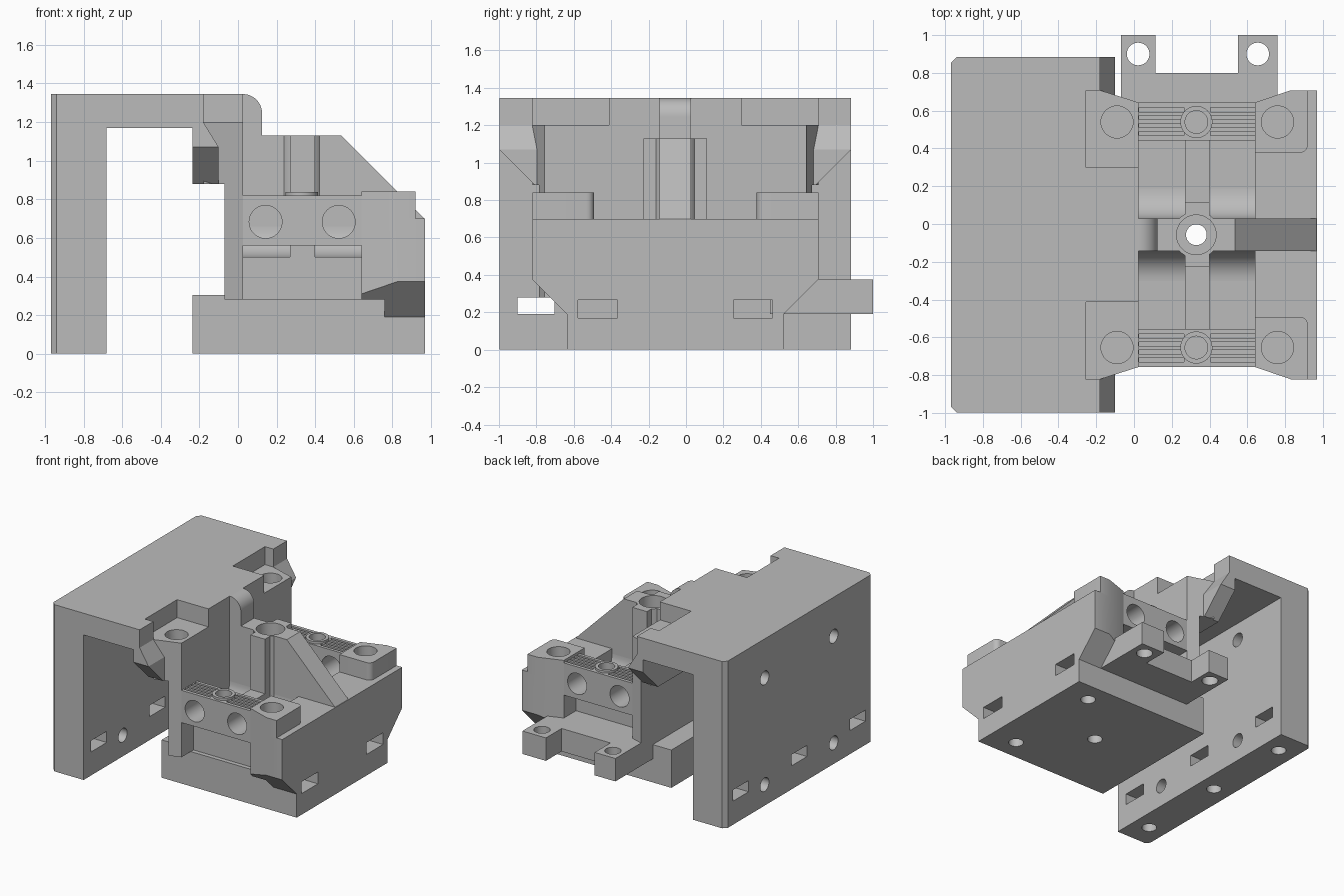
import bpy, bmesh, math
from mathutils import Vector

cube = bpy.data.objects.get("Cube")
if cube:
    bpy.data.objects.remove(cube, do_unlink=True)

grey = bpy.data.materials.new("printed grey")
grey.use_nodes = True
grey.diffuse_color = (0.5, 0.5, 0.5, 1)
grey.node_tree.nodes["Principled BSDF"].inputs["Base Color"].default_value = (0.5, 0.5, 0.5, 1)

MID = -0.057          # plane of symmetry across y
SIDES = (-1, 1)
parts = []


def prism(name, pts, axis, a, b):
    """Extrude a 2D outline along an axis from a to b."""
    order = {"x": lambda p, t: (t, p[0], p[1]),
             "y": lambda p, t: (p[0], t, p[1]),
             "z": lambda p, t: (p[0], p[1], t)}[axis]
    bm = bmesh.new()
    face = bm.faces.new([bm.verts.new(order(p, a)) for p in pts])
    new = bmesh.ops.extrude_face_region(bm, geom=[face])["geom"]
    shift = Vector(order((0, 0), b - a))
    bmesh.ops.translate(bm, vec=shift, verts=[g for g in new if isinstance(g, bmesh.types.BMVert)])
    bmesh.ops.recalc_face_normals(bm, faces=bm.faces)
    mesh = bpy.data.meshes.new(name)
    bm.to_mesh(mesh)
    bm.free()
    mesh.materials.append(grey)
    obj = bpy.data.objects.new(name, mesh)
    bpy.context.collection.objects.link(obj)
    parts.append(obj)
    return obj


def box(name, x, y, z):
    return prism(name, [(x[0], y[0]), (x[1], y[0]), (x[1], y[1]), (x[0], y[1])], "z", *z)


def arc(u, v, r, start, end, n):
    return [(u + r * math.cos(math.radians(start + (end - start) * i / n)),
             v + r * math.sin(math.radians(start + (end - start) * i / n))) for i in range(n + 1)]


def rod(name, u, v, r, axis, a, b):
    return prism(name, arc(u, v, r, 0, 360, 40)[:-1], axis, a, b)


def cut(obj, cutters):
    """Subtract cutters from a part and discard them."""
    for c in cutters:
        mod = obj.modifiers.new("cut", "BOOLEAN")
        mod.operation, mod.solver, mod.object = "DIFFERENCE", "EXACT", c
    graph = bpy.context.evaluated_depsgraph_get()
    mesh = bpy.data.meshes.new_from_object(obj.evaluated_get(graph))
    obj.modifiers.clear()
    obj.data = mesh
    for c in cutters:
        parts.remove(c)
        bpy.data.objects.remove(c, do_unlink=True)


def span(s, near, far):
    """A y range on one side of the symmetry plane."""
    return sorted((MID + s * near, MID + s * far))


def both(half):
    """Complete an outline of (x, distance from mid) across the mid plane."""
    return [(x, MID - d) for x, d in half] + [(x, MID + d) for x, d in reversed(half)]


# Mounting wall with bolt holes, nut slots and foot holes
wall = prism("mounting_wall", both([(-0.97, 0.91), (-0.94, 0.94), (-0.68, 0.94)]), "z", 0, 1.2)
cutters = [rod("c", MID + s * 0.44, z, 0.055, "x", -1.1, -0.5) for s in SIDES for z in (0.17, 1.03)]
for k in (-1, 0, 1):
    y = MID + k * 0.745
    cutters.append(box("c", (-1.1, -0.5), (y - 0.1, y + 0.1), (0.19, 0.28)))
    cutters.append(rod("c", -0.82, y, 0.055, "z", -0.1, 0.24))
cut(wall, cutters)

# Top plate with bolt recesses
plate = prism("top_plate", both([(-0.97, 0.91), (-0.94, 0.94), (-0.18, 0.94), (-0.18, 0.765),
                                 (0.025, 0.70)]), "z", 1.17, 1.345)
cutters = []
for s in SIDES:
    cutters.append(box("c", (-0.255, 0.2), span(s, 0.355, 0.765), (1.2, 1.5)))
    cutters.append(rod("c", -0.09, MID + s * 0.597, 0.085, "z", 1.1, 1.3))
cut(plate, cutters)

# Beam below the plate, its ends sloped underneath
beam = prism("support_beam", [(-0.235, 0.88), (-0.1, 0.88), (-0.1, 1.07), (-0.18, 1.2), (-0.235, 1.2)],
             "y", MID - 0.94, MID + 0.94)
cutters = [rod("c", -0.09, MID + s * 0.597, 0.085, "z", 0.96, 1.3) for s in SIDES]
for s in SIDES:
    tri = [(MID + s * 0.75, 0.88), (MID + s * 0.74, 0.8), (MID + s * 1.1, 0.8), (MID + s * 1.1, 1.23)]
    cutters.append(prism("c", tri, "x", -0.4, 0.2))
cut(beam, cutters)

# Upright web joining the beam to the carriage
upper = prism("upper_web", both([(-0.18, 0.765), (0.025, 0.70)]), "z", 0.88, 1.2)
cut(upper, [rod("c", -0.09, MID + s * 0.597, 0.085, "z", 0.96, 1.3) for s in SIDES])
prism("lower_web", both([(-0.07, 0.73), (0.025, 0.70)]), "z", 0.28, 0.88)

# Base with side nut slots and bolt holes
base = box("base_block", (-0.235, 0.97), (MID - 0.58, MID + 0.58), (0, 0.28))
cutters = [rod("c", 0.33, MID, 0.055, "z", -0.1, 0.4)]
for s in SIDES:
    cutters.append(box("c", (0.62, 1.1), span(s, 0.31, 0.52), (0.17, 0.265)))
    cutters.append(rod("c", 0.745, MID + s * 0.415, 0.055, "z", -0.1, 0.22))
cut(base, cutters)
box("base_lip", (-0.235, -0.07), (MID - 0.58, MID + 0.58), (0.27, 0.305))

# Carriage floor
core = box("carriage_floor", (-0.05, 0.66), (MID - 0.545, MID + 0.545), (0.27, 0.5))
cut(core, [rod("c", 0.33, MID, 0.055, "z", 0.2, 0.6)])

# Outer side block, flared in plan and chamfered below
side = prism("side_block", both([(0.64, 0.70), (0.83, 0.765), (0.97, 0.765)]), "z", 0.19, 0.70)
cutters = []
for s in SIDES:
    tri = [(MID + s * 0.58, 0.19), (MID + s * 0.58, 0.1), (MID + s * 0.9, 0.1), (MID + s * 0.9, 0.51)]
    cutters.append(prism("c", tri, "x", 0.5, 1.1))
    cutters.append(box("c", (0.5, 0.76), span(s, 0.58, 0.9), (0.1, 0.28)))
    cutters.append(box("c", (0.62, 1.1), span(s, 0.31, 0.52), (0.17, 0.265)))
    cutters.append(rod("c", 0.76, MID + s * 0.597, 0.085, "z", 0.45, 0.9))
cut(side, cutters)

# Central wall with sloping gusset
spine = prism("central_gusset", [(0.0, 0.4), (0.97, 0.4), (0.97, 0.695), (0.535, 1.13), (0.0, 1.13)],
              "y", MID - 0.085, MID + 0.085)
# Rounded rib on the web
prism("rounded_rib", [(0.0, 1.0), (0.125, 1.0)] + arc(0.025, 1.245, 0.1, 0, 90, 12) + [(0.0, 1.345)],
      "y", MID - 0.085, MID + 0.085)
# Screw boss with counterbore, and pads either side
boss = rod("screw_boss", 0.33, MID, 0.125, "z", 0.45, 1.13)
pad = box("boss_pads", (0.27, 0.40), (MID - 0.17, MID + 0.17), (0.45, 1.13))
for obj in (spine, boss, pad):
    cut(obj, [rod("c", 0.33, MID, 0.055, "z", 0.3, 1.2), rod("c", 0.33, MID, 0.105, "z", 1.0, 1.2)])

for s, tag in zip(SIDES, ("front", "back")):
    # Concave fillet from floor to central wall
    curve = [(MID + s * d, z) for d, z in arc(0.245, 0.66, 0.16, 180, 270, 12)]
    prism(tag + "_fillet", curve + [(MID + s * 0.245, 0.48), (MID + s * 0.08, 0.48)], "x", 0.02, 0.645)

    # Divider between the two rod channels
    box(tag + "_divider", (0.27, 0.40), span(s, 0.11, 0.51), (0.48, 0.69))
    box(tag + "_divider_foot", (0.27, 0.40), span(s, 0.50, 0.545), (0.48, 0.58))

    # Rod holder with bores and belt grooves
    holder = box(tag + "_rod_holder", (0.02, 0.645), span(s, 0.50, 0.70), (0.56, 0.82))
    cutters = [rod("c", x, 0.683, 0.085, "y", *span(s, 0.4, 0.9)) for x in (0.143, 0.522)]
    for i in range(4):
        d = 0.525 + i * 0.042
        for x in ((0.026, 0.265), (0.405, 0.64)):
            cutters.append(box("c", x, span(s, d, d + 0.022), (0.8, 0.9)))
    cutters.append(rod("c", 0.33, MID + s * 0.597, 0.06, "z", 0.76, 0.9))
    cut(holder, cutters)
    ring = rod(tag + "_ring", 0.33, MID + s * 0.597, 0.085, "z", 0.78, 0.838)
    cut(ring, [rod("c", 0.33, MID + s * 0.597, 0.06, "z", 0.7, 0.9)])

    # Raised corner pad with bolt hole
    half = [(0.64, 0.435)] + arc(0.88, 0.475, 0.04, -90, 0, 6) + [(0.92, 0.765), (0.83, 0.765), (0.64, 0.70)]
    corner = prism(tag + "_corner_pad", [(x, MID + s * d) for x, d in half], "z", 0.69, 0.84)
    cut(corner, [rod("c", 0.76, MID + s * 0.597, 0.085, "z", 0.6, 0.9)])

# Rear bracket with two drilled lugs
lugs = prism("rear_lugs", [(-0.07, 0.45), (0.76, 0.45), (0.76, 1.0), (0.55, 1.0), (0.55, 0.8),
                           (0.115, 0.8), (0.115, 1.0), (-0.07, 1.0)], "z", 0.19, 0.375)
cut(lugs, [rod("c", x, 0.9, 0.06, "z", 0.1, 0.5) for x in (0.022, 0.655)])

# Smooth the round surfaces, keep edges sharp
bpy.ops.object.select_all(action="DESELECT")
for obj in parts:
    obj.select_set(True)
bpy.context.view_layer.objects.active = parts[0]
bpy.ops.object.shade_smooth_by_angle(angle=math.radians(30))
